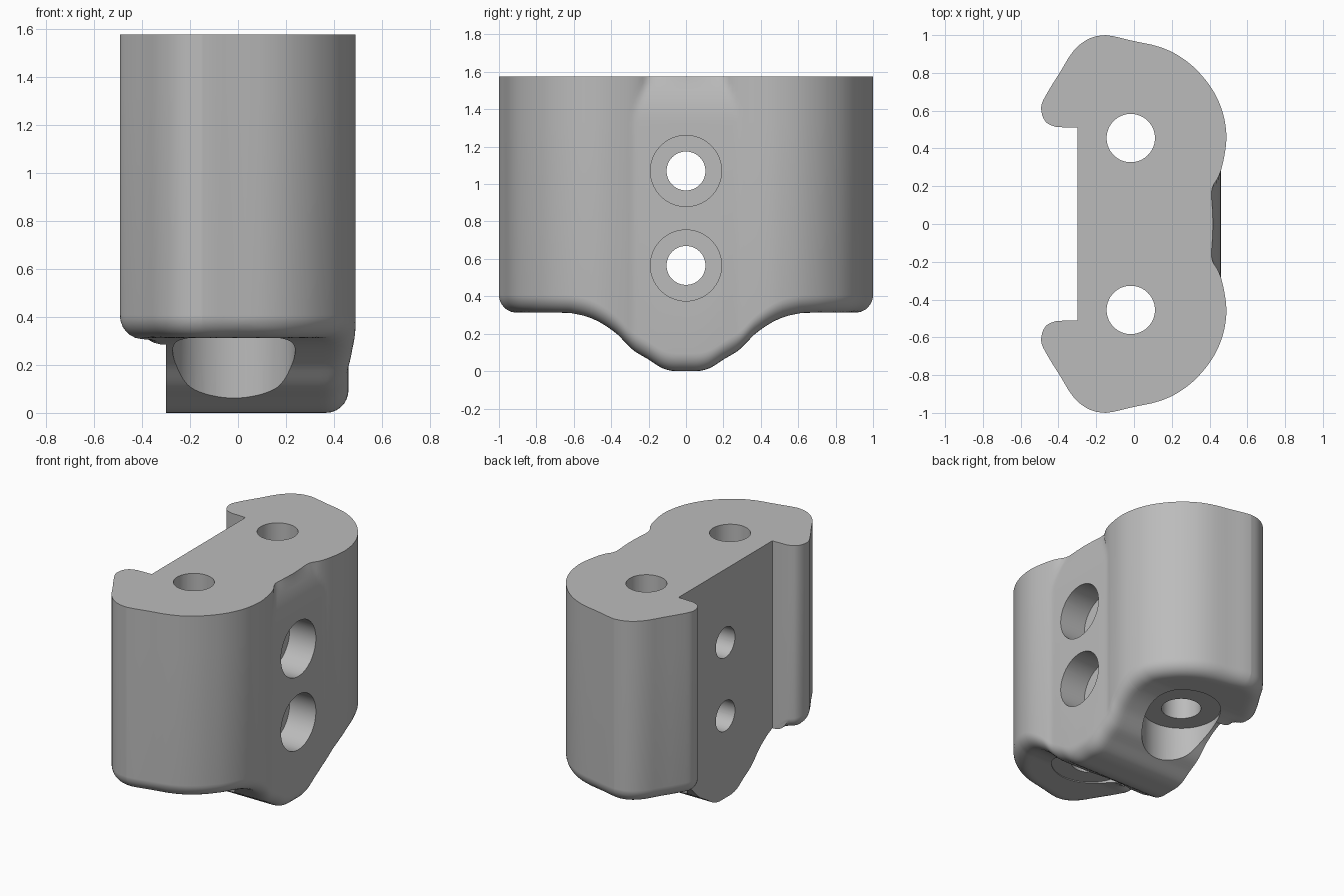
import bpy, bmesh, math
from mathutils import Vector

if "Cube" in bpy.data.objects:
    bpy.data.objects.remove(bpy.data.objects["Cube"])

TOP, R, FLAT = 1.575, 0.095, 0.46   # height, bottom fillet, groove wall
NB = 30                             # samples across the underside

# Half outlines as (x, y), mirrored in y
RIGHT = [(.418, 0), (.415, .08), (.41, .165), (.42, .205), (.445, .245), (.465, .3),
         (.48, .37), (.488, .43), (.488, .49), (.475, .57), (.45, .645), (.41, .72),
         (.36, .785), (.3, .845), (.23, .895), (.17, .925), (.1, .948), (0, .968),
         (-.1, .992), (-.15, 1)]
LEFT = [(-.41, .513), (-.455, .53), (-.48, .56), (-.491, .6), (-.489, .635), (-.47, .675),
        (-.435, .735), (-.4, .79), (-.37, .84), (-.34, .89), (-.3, .938), (-.25, .975),
        (-.2, .994), (-.15, 1)]
# Underside height as (z, y)
FLOOR = [(0, 0), (.001, .07), (.013, .12), (.035, .16), (.062, .2), (.085, .24), (.11, .28),
         (.148, .32), (.19, .36), (.222, .4), (.255, .45), (.28, .5), (.297, .55),
         (.307, .6), (.312, .66), (.312, 1)]


def spline(pts, n=6):
    """Catmull-Rom refinement of a point list."""
    p = [Vector(a) for a in pts]
    p = [2 * p[0] - p[1]] + p + [2 * p[-1] - p[-2]]
    out = []
    for i in range(1, len(p) - 2):
        a, b, c, d = p[i - 1:i + 3]
        for k in range(n):
            t = k / n
            out.append(.5 * (2 * b + (c - a) * t + (2 * a - 5 * b + 4 * c - d) * t * t
                             + (3 * b - a - 3 * c + d) * t ** 3))
    return out + [p[-2]]


def lookup(curve, y):
    for a, b in zip(curve, curve[1:]):
        if y <= b[1] + 1e-9:
            t = (y - a[1]) / max(b[1] - a[1], 1e-9)
            return a[0] + (b[0] - a[0]) * max(0, min(1, t))
    return curve[-1][0]


right_c, left_c, floor_c = spline(RIGHT), spline(LEFT), spline(FLOOR)


def right_x(y, z):
    x = lookup(right_c, abs(y))
    if abs(y) < .3:   # groove wall, leaning in near the top
        t = max(0, (z - 1.33) / (TOP - 1.33))
        x = max(x, FLAT - .05 * t * t)
    return x


def left_x(y):
    return lookup(left_c, abs(y)) if abs(y) > .512 else -.3


# Rows along y
half = [i * .5 / 26 for i in range(1, 27)] + [.51, .513, .517, .522, .53, .54]
half += [.555 + i * .02 for i in range(20)]
half += [.95, .962, .973, .982, .989, .994, .9975, .9993, 1]
rows = [-y for y in reversed(half)] + [0] + half

# Rounded rim of the underside; the flat back keeps a sharp edge
rims = [[Vector((right_x(y, 0), y)) for y in rows]]
for s in (-1, 1):
    rims.append([Vector((left_x(s * y), s * y)) for y in half if y > .512])
segs = [(a, b) for rim in rims for a, b in zip(rim, rim[1:])]


def underside(x, y):
    p, best = Vector((x, y)), R * R
    for a, b in segs:
        if abs(a.y - y) > R + .03:
            continue
        ab = b - a
        t = max(0, min(1, (p - a).dot(ab) / max(ab.length_squared, 1e-12)))
        best = min(best, (p - a - ab * t).length_squared)
    d = math.sqrt(best)
    return lookup(floor_c, abs(y)) + R - math.sqrt(max(0, R * R - (R - d) ** 2))


# Body: lofted cross-sections
LEVELS = [TOP, 1.54, 1.5, 1.46, 1.42, 1.375, 1.33]
bm = bmesh.new()
loops = []
for y in rows:
    xl, xr = left_x(y), right_x(y, 0)
    pts = [(xl, y, z) for z in LEVELS]
    for k in range(NB + 1):
        x = xl + (xr - xl) * (1 - math.cos(math.pi * k / NB)) / 2
        pts.append((x, y, underside(x, y)))
    pts += [(right_x(y, z), y, z) for z in reversed(LEVELS)]
    loops.append([bm.verts.new(p) for p in pts])
for a, b in zip(loops, loops[1:]):
    for i in range(len(a)):
        j = (i + 1) % len(a)
        bm.faces.new((a[i], a[j], b[j], b[i]))
bmesh.ops.remove_doubles(bm, verts=bm.verts, dist=1e-5)
bmesh.ops.recalc_face_normals(bm, faces=bm.faces)
mesh = bpy.data.meshes.new("clamp_body")
bm.to_mesh(mesh)
bm.free()
body = bpy.data.objects.new("clamp_body", mesh)
bpy.context.collection.objects.link(body)

grey = bpy.data.materials.new("plain grey")
grey.diffuse_color = (.5, .5, .5, 1)
grey.use_nodes = True
grey.node_tree.nodes["Principled BSDF"].inputs["Base Color"].default_value = grey.diffuse_color
mesh.materials.append(grey)


def drill(start, end, radius):
    """Cut a round hole between two points."""
    a, b = Vector(start), Vector(end)
    bpy.ops.mesh.primitive_cylinder_add(
        vertices=64, radius=radius, depth=(b - a).length, location=(a + b) / 2,
        rotation=(b - a).to_track_quat('Z', 'Y').to_euler())
    cutter = bpy.context.object
    cutter.name = "hole_cutter"
    cutter.hide_render = True
    cutter.data.materials.append(grey)
    mod = body.modifiers.new("hole", 'BOOLEAN')
    mod.operation, mod.solver, mod.object = 'DIFFERENCE', 'EXACT', cutter
    bpy.context.view_layer.objects.active = body
    bpy.ops.object.modifier_apply(modifier=mod.name)
    bpy.data.objects.remove(cutter, do_unlink=True)


# Upright bolt holes with pockets underneath
for y in (-.455, .455):
    drill((-.017, y, -.2), (-.017, y, .318), .255)
    drill((-.017, y, .1), (-.017, y, 2), .128)
# Cross bolt holes with counterbores on the right
for z in (.565, 1.07):
    drill((.26, 0, z), (.8, 0, z), .19)
    drill((-.8, 0, z), (.5, 0, z), .104)

bpy.ops.object.select_all(action='DESELECT')
body.select_set(True)
bpy.context.view_layer.objects.active = body
bpy.ops.object.shade_smooth_by_angle(angle=math.radians(35))
